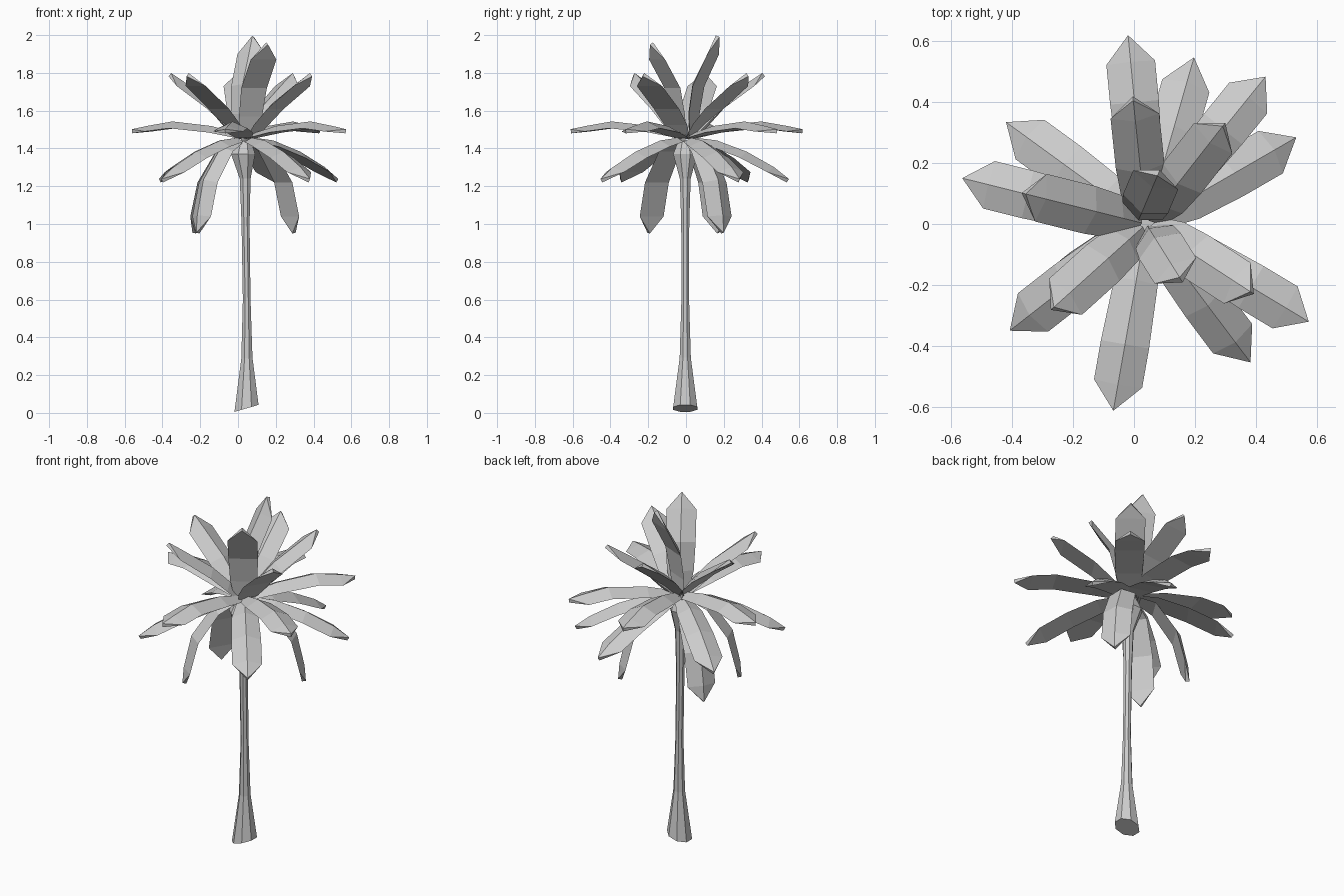
import bpy, bmesh, math
from mathutils import Vector

if "Cube" in bpy.data.objects:
    bpy.data.objects.remove(bpy.data.objects["Cube"])

CENTRE = Vector((0.04, 0.0, 0.0))

grey = bpy.data.materials.new("light_grey")
grey.diffuse_color = (0.6, 0.6, 0.6, 1)
grey.use_nodes = True
grey.node_tree.nodes["Principled BSDF"].inputs["Base Color"].default_value = grey.diffuse_color


def finish(bm, name):
    bmesh.ops.recalc_face_normals(bm, faces=bm.faces)
    mesh = bpy.data.meshes.new(name)
    bm.to_mesh(mesh)
    bm.free()
    mesh.materials.append(grey)
    obj = bpy.data.objects.new(name, mesh)
    bpy.context.collection.objects.link(obj)
    return obj


# Trunk: eight-sided rings with a tilted foot and a flared crown
def make_trunk(rings, sides=8):
    bm = bmesh.new()
    rows = []
    for cx, z, rad, tilt in rings:
        row = []
        for i in range(sides):
            a = 2 * math.pi * (i + 0.5) / sides
            dx = rad * math.cos(a)
            row.append(bm.verts.new((cx + dx, rad * math.sin(a) - 0.004, z + tilt * dx)))
        rows.append(row)
    for low, high in zip(rows, rows[1:]):
        for i in range(sides):
            j = (i + 1) % sides
            bm.faces.new((low[i], low[j], high[j], high[i]))
    bm.faces.new(rows[0])
    bm.faces.new(rows[-1])
    finish(bm, "trunk")


make_trunk([
    (0.045, 0.024, 0.069, 0.29),
    (0.047, 0.29, 0.032, 0.1),
    (0.046, 0.60, 0.022, 0),
    (0.040, 1.00, 0.023, 0),
    (0.038, 1.24, 0.031, 0),
    (0.027, 1.37, 0.069, 0),
    (0.032, 1.44, 0.040, 0),
])


# Frond: flat underside, raised middle ridge, pointed blunt tip
HALF_WIDTH = (0.045, 0.072, 0.08, 0.08)
RIDGE = (0.022, 0.034, 0.036, 0.03, 0.022)


def make_frond(name, angle, path, shift=0.0):
    a = math.radians(angle)
    out = Vector((math.cos(a), math.sin(a), 0))
    side = Vector((-math.sin(a), math.cos(a), 0))
    up = Vector((0, 0, 1))
    pts = [CENTRE + out * r + up * z + side * shift for r, z in path]
    bm = bmesh.new()
    rows = []
    for i, p in enumerate(pts):
        along = (pts[min(i + 1, 4)] - pts[max(i - 1, 0)]).normalized()
        top = bm.verts.new(p + along.cross(side) * RIDGE[i])
        if i < 4:
            rows.append((bm.verts.new(p + side * HALF_WIDTH[i]), top,
                         bm.verts.new(p - side * HALF_WIDTH[i])))
        else:
            tip_top, tip_low = top, bm.verts.new(p)
    for (l0, c0, r0), (l1, c1, r1) in zip(rows, rows[1:]):
        bm.faces.new((l0, c0, c1, l1))
        bm.faces.new((c0, r0, r1, c1))
        bm.faces.new((r0, l0, l1, r1))
    bm.faces.new(rows[0])
    left, mid, right = rows[-1]
    for tri in ((left, mid, tip_top), (mid, right, tip_top), (left, tip_top, tip_low),
                (right, tip_low, tip_top), (left, tip_low, right)):
        bm.faces.new(tri)
    finish(bm, name)


# Tiers: (radius, height) path along the frond, compass angles, sideways shift
TIERS = {
    "level_frond": (
        [(0.04, 1.455), (0.19, 1.485), (0.40, 1.507), (0.53, 1.49), (0.618, 1.48)],
        (51, 95.5, 166, 260, 329), 0),
    "sloping_frond": (
        [(0.05, 1.435), (0.16, 1.41), (0.32, 1.35), (0.47, 1.275), (0.555, 1.22)],
        (30, 74, 144, 218, 307), 0),
    "raised_frond": (
        [(0.03, 1.45), (0.10, 1.525), (0.19, 1.61), (0.355, 1.73), (0.42, 1.782)],
        (52, 96, 166, 222, 327), 0),
    "drooping_frond": (
        [(0.06, 1.425), (0.14, 1.385), (0.25, 1.22), (0.295, 1.04), (0.31, 0.95)],
        (37, 148, 218), 0),
    "upright_frond_back": (
        [(0.03, 1.45), (0.035, 1.58), (0.06, 1.73), (0.145, 1.90), (0.18, 1.99)],
        (67,), 0.028),
    "upright_frond_front": (
        [(0.03, 1.44), (0.05, 1.57), (0.085, 1.72), (0.18, 1.87), (0.225, 1.95)],
        (-58,), 0),
}

for name, (path, angles, shift) in TIERS.items():
    for angle in angles:
        make_frond(name, angle, path, shift)
